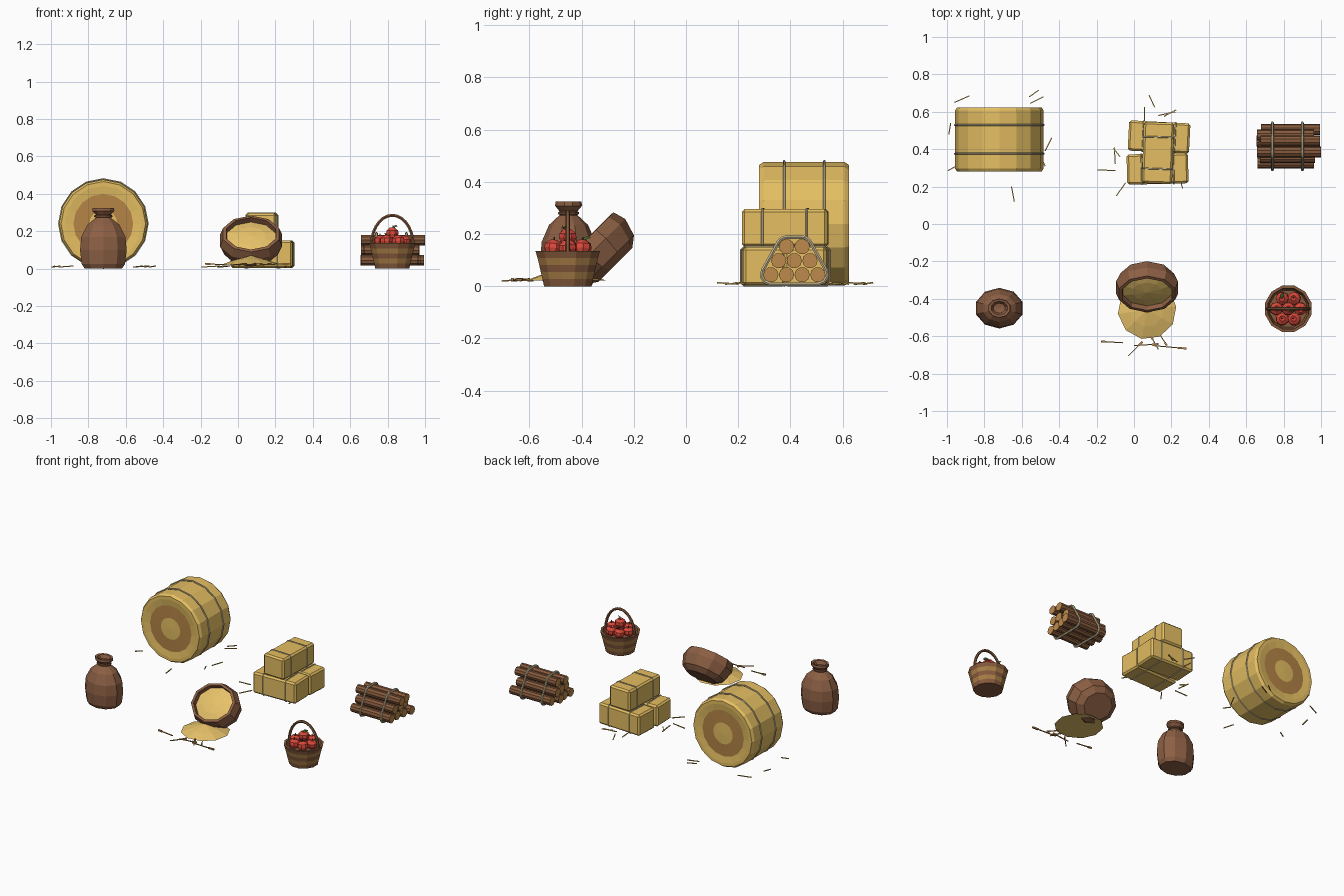
import bpy, bmesh, math, random
from mathutils import Matrix, Vector

if "Cube" in bpy.data.objects:
    bpy.data.objects.remove(bpy.data.objects["Cube"])
random.seed(4)

def srgb(r, g, b):
    return [((c / 255 + 0.055) / 1.055) ** 2.4 for c in (r, g, b)] + [1]

COLOURS = {
    "straw": (228, 190, 98), "straw_end": (180, 132, 70), "grain": (236, 198, 108),
    "sackcloth": (140, 95, 68), "bark": (134, 90, 60), "cut_wood": (188, 138, 76),
    "rope": (204, 188, 152), "light_wicker": (168, 126, 70),
    "apple_red": (218, 72, 58), "leaf_green": (66, 112, 46)}
M = {}
for n, c in COLOURS.items():
    M[n] = bpy.data.materials.new(n)
    M[n].diffuse_color = srgb(*c)

def finish(name, bm, mats):
    bmesh.ops.recalc_face_normals(bm, faces=bm.faces)
    me = bpy.data.meshes.new(name)
    bm.to_mesh(me)
    bm.free()
    for m in mats:
        me.materials.append(M[m])
    ob = bpy.data.objects.new(name, me)
    bpy.context.collection.objects.link(ob)
    return ob

def lathe(name, prof, sides, mats, mtx, bands=None, phase=0.5):
    """Spin (radius, height) points about local z; bands = material per segment."""
    bm = bmesh.new()
    rings = []
    for r, z in prof:
        n = 1 if r == 0 else sides
        rings.append([bm.verts.new((r * math.cos((i + phase) * math.tau / sides),
                                    r * math.sin((i + phase) * math.tau / sides), z))
                      for i in range(n)])
    for k, (a, b) in enumerate(zip(rings, rings[1:])):
        for i in range(sides):
            j = (i + 1) % sides
            vs = []
            for v in (a[i % len(a)], a[j % len(a)], b[j % len(b)], b[i % len(b)]):
                if v not in vs:
                    vs.append(v)
            bm.faces.new(vs).material_index = bands[k] if bands else 0
    # open surfaces such as grain tops must face up
    bm.transform(mtx)
    return finish(name, bm, mats)

def tube(name, pts, r, mat, cyclic=False, sides=6):
    """Sweep a small polygon along a path."""
    P = [Vector(p) for p in pts]
    n = len(P)
    d = (P[1] - P[0]).normalized()
    # flat paths keep a fixed side vector, normal to the plane of the path
    nrm = (P[1] - P[0]).cross(P[n // 2] - P[0]) if n > 2 else d.cross(Vector((0, 0, 1)))
    if nrm.length < 1e-9:
        nrm = d.cross(Vector((0, 1, 0)))
    nrm.normalize()
    bm = bmesh.new()
    rings = []
    for i, p in enumerate(P):
        a = P[i - 1] if (cyclic or i) else p
        b = P[(i + 1) % n] if (cyclic or i < n - 1) else p
        out = (b - a).normalized().cross(nrm)
        rings.append([bm.verts.new(p + r * (math.cos(t) * out + math.sin(t) * nrm))
                      for t in ((k + .5) * math.tau / sides for k in range(sides))])
    for i in range(n if cyclic else n - 1):
        a, b = rings[i], rings[(i + 1) % n]
        for k in range(sides):
            j = (k + 1) % sides
            bm.faces.new((a[k], a[j], b[j], b[k]))
    if not cyclic:
        bm.faces.new(rings[0])
        bm.faces.new(rings[-1])
    return finish(name, bm, [mat])

T = lambda x, y, z: Matrix.Translation((x, y, z))
S = lambda x, y, z: Matrix.Diagonal((x, y, z, 1))
RX = lambda d: Matrix.Rotation(math.radians(d), 4, 'X')
RY = lambda d: Matrix.Rotation(math.radians(d), 4, 'Y')
RZ = lambda d: Matrix.Rotation(math.radians(d), 4, 'Z')

# Round bale with two bands
half = [(0, -.17), (.075, -.168), (.16, -.166), (.204, -.172), (.226, -.172), (.237, -.155)]
lathe("round_bale", half + [(r, -z) for r, z in reversed(half)], 16, ["straw", "straw_end"],
      T(-.72, .452, .239) @ RX(90), [0, 1, 0, 0, 0, 0, 0, 0, 0, 1, 0], phase=0)
for y in (.376, .53):
    tube("round_bale_band", [(-.72 + .238 * math.cos(i * math.tau / 16), y,
                              .241 + .238 * math.sin(i * math.tau / 16))
                             for i in range(16)], .005, "rope", True)

# Square bales, two below and one across the top
def square_bale(x, y, z, angle):
    mtx = T(x, y, z) @ RZ(angle)
    hx, hy, hz = .164, .081, .073
    bm = bmesh.new()
    bmesh.ops.create_cube(bm, size=2, matrix=S(hx, hy, hz))
    bmesh.ops.bevel(bm, geom=bm.edges[:], offset=.011, segments=1, affect='EDGES')
    bm.transform(mtx)
    finish("square_bale", bm, ["straw"])
    for bx in (-.085, .085):
        a, b, e = hy + .001, hz + .001, .011
        pts = [(a, e - b), (a, b - e), (a - e, b), (e - a, b),
               (-a, b - e), (-a, e - b), (e - a, -b), (a - e, -b)]
        tube("square_bale_twine", [mtx @ Vector((bx, p, q)) for p, q in pts], .004, "rope", True)

square_bale(.134, .465, .077, -3)
square_bale(.126, .295, .077, 1.5)
square_bale(.128, .38, .223, 88)

# Log pile tied with two ropes
for row, count in enumerate((4, 3, 2)):
    for i in range(count):
        x0, x1 = .662 + random.uniform(-.01, .02), .988 + random.uniform(-.03, .014)
        r = .0295
        lathe("log", [(0, x0), (r, x0), (r, x1), (0, x1)], 10, ["bark", "cut_wood"],
              T(0, .415 + (i - (count - 1) / 2) * .06, .044 + row * .054) @ RY(90), [1, 0, 1])
corners = [(.09, .044, -90, 30), (.03, .152, 30, 90), (-.03, .152, 90, 150), (-.09, .044, 150, 270)]
for x in (.74, .9):
    pts = []
    for cy, cz, a0, a1 in corners:
        for k in range(4):
            a = math.radians(a0 + (a1 - a0) * k / 3)
            pts.append((x, .415 + cy + .036 * math.cos(a), cz + .036 * math.sin(a)))
    tube("log_rope", pts, .0078, "rope", True)

# Tied standing sack
lathe("tied_sack", [(0, 0), (.105, 0), (.122, .025), (.131, .1), (.124, .17), (.09, .235), (.042, .272),
                    (.042, .288), (.062, .308), (.06, .325), (.045, .322), (.032, .3), (0, .296)],
      10, ["sackcloth"], T(-.72, -.45, 0) @ S(1, .83, 1))
tube("sack_tie", [(-.72 + .044 * math.cos(i * math.tau / 10), -.45 + .037 * math.sin(i * math.tau / 10), .28)
                  for i in range(10)], .006, "bark", True)

# Open sack leaning forward, grain inside and spilled
lean = T(.07, -.375, .186) @ RX(45) @ S(1, .87, 1)
lathe("open_sack", [(0, -.148), (.105, -.148), (.15, -.118), (.174, -.05), (.158, 0), (.139, .002),
                    (.136, -.04), (0, -.04)], 10, ["sackcloth"], lean)
lathe("sack_grain", [(0, -.035), (.137, -.03), (.08, -.018), (0, -.012)], 10, ["grain"], lean)
lathe("spilled_grain", [(0, .022), (.157, .022), (.09, .046), (0, .07)], 10, ["grain"],
      T(.07, -.46, 0), phase=.2)

# Banded basket with handle
cx, cy = .825, -.453
lathe("basket", [(0, 0), (.094, 0), (.1, .027), (.107, .054), (.113, .081), (.12, .108), (.128, .136),
                 (.113, .136), (.102, .08), (0, .08)], 12, ["bark", "light_wicker"],
      T(cx, cy, 0), [0, 0, 1, 0, 1, 0, 0, 0, 0])
tube("basket_handle", [(cx + .112 * math.cos(a), cy, .125 + .16 * math.sin(a))
                       for a in (math.pi * k / 14 for k in range(15))], .009, "bark")

# Apples with stems and leaves
APPLE = [(0, .018), (.015, .029), (.034, .013), (.036, -.004), (.027, -.025), (.011, -.033), (0, -.031)]
spots = [(cx, cy, .19)] + [(cx + .064 * math.cos(a), cy + .064 * math.sin(a), .148)
                           for a in (math.tau * k / 6 for k in range(6))]
for n, (x, y, z) in enumerate(spots):
    mtx = T(x, y, z) @ RZ(37 * n) @ RX(0 if n == 0 else random.uniform(-15, 15))
    lathe("apple", APPLE, 8, ["apple_red"], mtx)
    tube("apple_stem", [mtx @ Vector((0, 0, .016)), mtx @ Vector((.004, 0, .04))], .003, "bark", sides=4)
    if n in (0, 3):
        lathe("apple_leaf", [(0, -.002), (.018, 0), (0, .002)], 4, ["leaf_green"],
              mtx @ T(.014, -.008, .036) @ RZ(-40) @ RX(35) @ S(1.1, .7, 1), phase=0)

# Loose straw on the ground
STRAW = [(-.96, .65, -.88, .685), (-.56, .68, -.51, .715), (-.555, .645, -.485, .68), (-.99, .48, -.98, .54),
         (-.655, .2, -.64, .12), (-.475, .39, -.44, .46), (-.995, .285, -.95, .31), (-.5, .36, -.475, .31),
         (.08, .69, .11, .625), (.13, .58, .22, .6), (.16, .575, .225, .61), (.055, .625, .055, .54),
         (-.11, .405, -.075, .36), (-.105, .41, -.1, .32), (-.195, .29, -.1, .285), (-.095, .15, -.045, .22),
         (.25, .225, .26, .19)]
for x0, y0, x1, y1 in STRAW:
    tube("loose_straw", [(x0, y0, .008), (x1, y1, .014)], .0038, "straw", sides=4)

# Grain stalks with thicker heads by the spill
STALKS = [(-.06, -.635, -.175, -.628), (-.03, -.705, .045, -.63), (0, -.65, .13, -.642),
          (.1, -.65, .28, -.666), (.135, -.585, .175, -.65), (.13, -.67, .09, -.6)]
for x0, y0, x1, y1 in STALKS:
    a, b = Vector((x0, y0, .02)), Vector((x1, y1, .026))
    tube("grain_stalk", [a, b], .0038, "cut_wood", sides=4)
    tube("grain_head", [a.lerp(b, .75), b], .007, "cut_wood", sides=4)

for m in bpy.data.materials:
    if m.users and not m.is_grease_pencil:
        m.use_nodes = True
        m.node_tree.nodes["Principled BSDF"].inputs["Base Color"].default_value = m.diffuse_color
